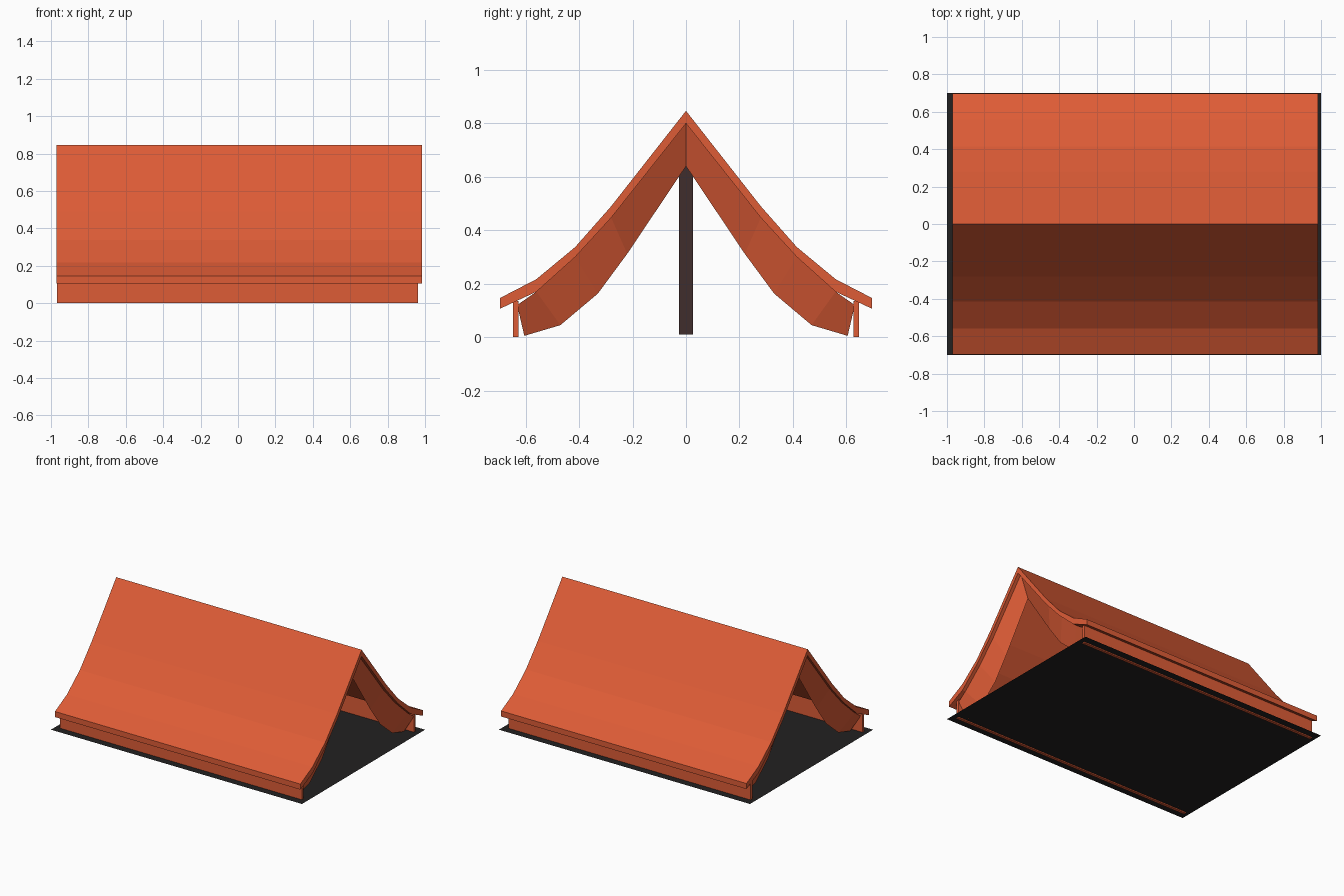
import bpy, bmesh

if "Cube" in bpy.data.objects:
    bpy.data.objects.remove(bpy.data.objects["Cube"])


def material(name, rgb):
    m = bpy.data.materials.new(name)
    m.diffuse_color = (*rgb, 1)
    m.use_nodes = True
    m.node_tree.nodes["Principled BSDF"].inputs["Base Color"].default_value = m.diffuse_color
    return m


canvas = material("orange_canvas", (0.73, 0.107, 0.037))
black = material("black_sheet", (0.016, 0.015, 0.015))
wood = material("dark_wood", (0.05, 0.026, 0.025))


def finish(name, bm, mat):
    bmesh.ops.recalc_face_normals(bm, faces=bm.faces)
    me = bpy.data.meshes.new(name)
    bm.to_mesh(me)
    bm.free()
    me.materials.append(mat)
    ob = bpy.data.objects.new(name, me)
    bpy.context.collection.objects.link(ob)
    return ob


def box(name, lo, hi, mat):
    bm = bmesh.new()
    bmesh.ops.create_cube(bm, size=1)
    for v in bm.verts:
        for i in range(3):
            v.co[i] = lo[i] if v.co[i] < 0 else hi[i]
    return finish(name, bm, mat)


def ribbon(name, edge_a, edge_b, mat):
    # sheet of quads between two matching point rows
    bm = bmesh.new()
    a = [bm.verts.new(p) for p in edge_a]
    b = [bm.verts.new(p) for p in edge_b]
    for i in range(len(a) - 1):
        bm.faces.new((a[i], a[i + 1], b[i + 1], b[i]))
    return finish(name, bm, mat)


def both_sides(half):
    # mirror a half profile (y, z) that starts on the ridge
    return [(-y, z) for y, z in reversed(half[1:])] + half


# Sagging roof with a thin lip all round
roof_top = both_sides([(0, .847), (.28, .49), (.415, .337), (.56, .217), (.697, .146)])
roof_under = both_sides([(0, .80), (.28, .447), (.415, .30), (.56, .17), (.697, .106)])
x0, x1 = -.97, .985
roof = ribbon("roof", [(x0, y, z) for y, z in roof_top],
              [(x0, y, z) for y, z in roof_under], canvas)
bm = bmesh.new()
bm.from_mesh(roof.data)
ext = bmesh.ops.extrude_face_region(bm, geom=bm.faces[:], use_keep_orig=True)
bmesh.ops.translate(bm, vec=(x1 - x0, 0, 0),
                    verts=[g for g in ext["geom"] if isinstance(g, bmesh.types.BMVert)])
bmesh.ops.recalc_face_normals(bm, faces=bm.faces)
bm.to_mesh(roof.data)
bm.free()

# Door flaps folded back inside both open ends
flap_outer = both_sides([(0, .80), (.28, .447), (.415, .30), (.56, .17), (.632, .12)])
flap_inner = both_sides([(0, .64), (.22, .312), (.33, .163), (.47, .045), (.605, .005)])
for name, xo, xi in (("right_door_flaps", .96, .9), ("left_door_flaps", -.95, -.885)):
    ribbon(name, [(xo, y, z) for y, z in flap_outer],
           [(xi, y, z) for y, z in flap_inner], canvas)

# Low side walls
for name, y in (("front_wall", -.637), ("back_wall", .637)):
    box(name, (-.967, y - .01, 0), (.962, y + .01, .136), canvas)

# Centre pole
box("centre_pole", (-.027, -.027, .01), (.027, .027, .79), wood)

# Ground sheet
ribbon("ground_sheet", [(-1, -.7, .008), (1, -.7, .008)],
       [(-1, .7, .008), (1, .7, .008)], black)
